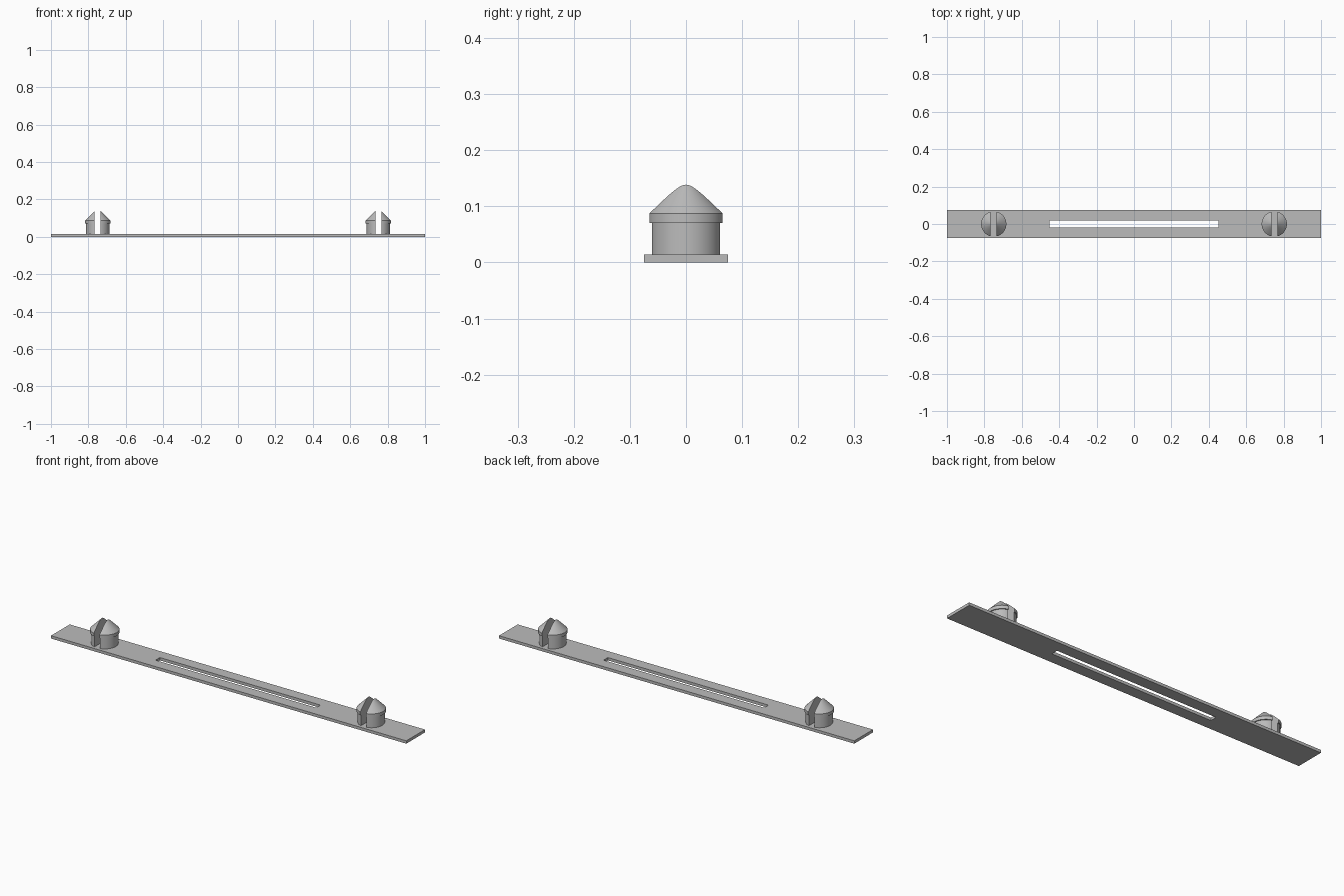
import bpy
import bmesh
import math
from mathutils import Matrix, Vector

if "Cube" in bpy.data.objects:
    bpy.data.objects.remove(bpy.data.objects["Cube"])

GREY = (0.5, 0.5, 0.5, 1.0)
THICK = 0.0145        # plate thickness
GAP = 0.016           # half width of the split in each peg
PEG_X = 0.75

grey = bpy.data.materials.new("plain_grey")
grey.use_nodes = True
grey.diffuse_color = GREY
grey.node_tree.nodes["Principled BSDF"].inputs["Base Color"].default_value = GREY


def make_object(name, bm):
    bmesh.ops.recalc_face_normals(bm, faces=bm.faces[:])
    mesh = bpy.data.meshes.new(name)
    bm.to_mesh(mesh)
    bm.free()
    mesh.materials.append(grey)
    obj = bpy.data.objects.new(name, mesh)
    bpy.context.collection.objects.link(obj)
    return obj


def rectangle(bm, hx, hy):
    return [bm.verts.new((sx * hx, sy * hy, 0))
            for sx, sy in ((-1, -1), (1, -1), (1, 1), (-1, 1))]


# Flat strip with a long central slot
bm = bmesh.new()
outer = rectangle(bm, 1.0, 0.075)
inner = rectangle(bm, 0.452, 0.0175)
for i in range(4):
    j = (i + 1) % 4
    bm.faces.new((outer[i], outer[j], inner[j], inner[i]))
top = bmesh.ops.extrude_face_region(bm, geom=bm.faces[:])["geom"]
bmesh.ops.translate(bm, vec=(0, 0, THICK),
                    verts=[g for g in top if isinstance(g, bmesh.types.BMVert)])
make_object("slotted_plate", bm)


# Half of a split snap peg: stem, overhanging lip and 45 degree cone
def half_peg(name, x, side):
    profile = [(0, THICK), (0.0625, THICK), (0.0625, 0.0705),
               (0.0675, 0.0705), (0.0675, 0.087), (0, 0.1545)]
    bm = bmesh.new()
    verts = [bm.verts.new((r, 0, z)) for r, z in profile]
    edges = [bm.edges.new(pair) for pair in zip(verts, verts[1:])]
    bmesh.ops.spin(bm, geom=verts + edges, cent=(0, 0, 0), axis=(0, 0, 1),
                   angle=math.tau, steps=64)
    bmesh.ops.remove_doubles(bm, verts=bm.verts[:], dist=1e-5)
    cut = bmesh.ops.bisect_plane(bm, geom=bm.verts[:] + bm.edges[:] + bm.faces[:],
                                 plane_co=(side * GAP, 0, 0),
                                 plane_no=(side, 0, 0), clear_inner=True)
    rim = [g for g in cut["geom_cut"] if isinstance(g, bmesh.types.BMEdge)]
    bmesh.ops.contextual_create(bm, geom=rim)
    bmesh.ops.transform(bm, matrix=Matrix.Translation(Vector((x, 0, 0))), verts=bm.verts[:])
    obj = make_object(name, bm)
    bpy.ops.object.select_all(action="DESELECT")
    obj.select_set(True)
    bpy.context.view_layer.objects.active = obj
    bpy.ops.object.shade_smooth_by_angle(angle=math.radians(30))


for place, x in (("left", PEG_X), ("right", -PEG_X)):
    for half, side in (("outer", 1), ("inner", -1)):
        half_peg(f"{place}_peg_{half}_half", x, side if x > 0 else -side)
